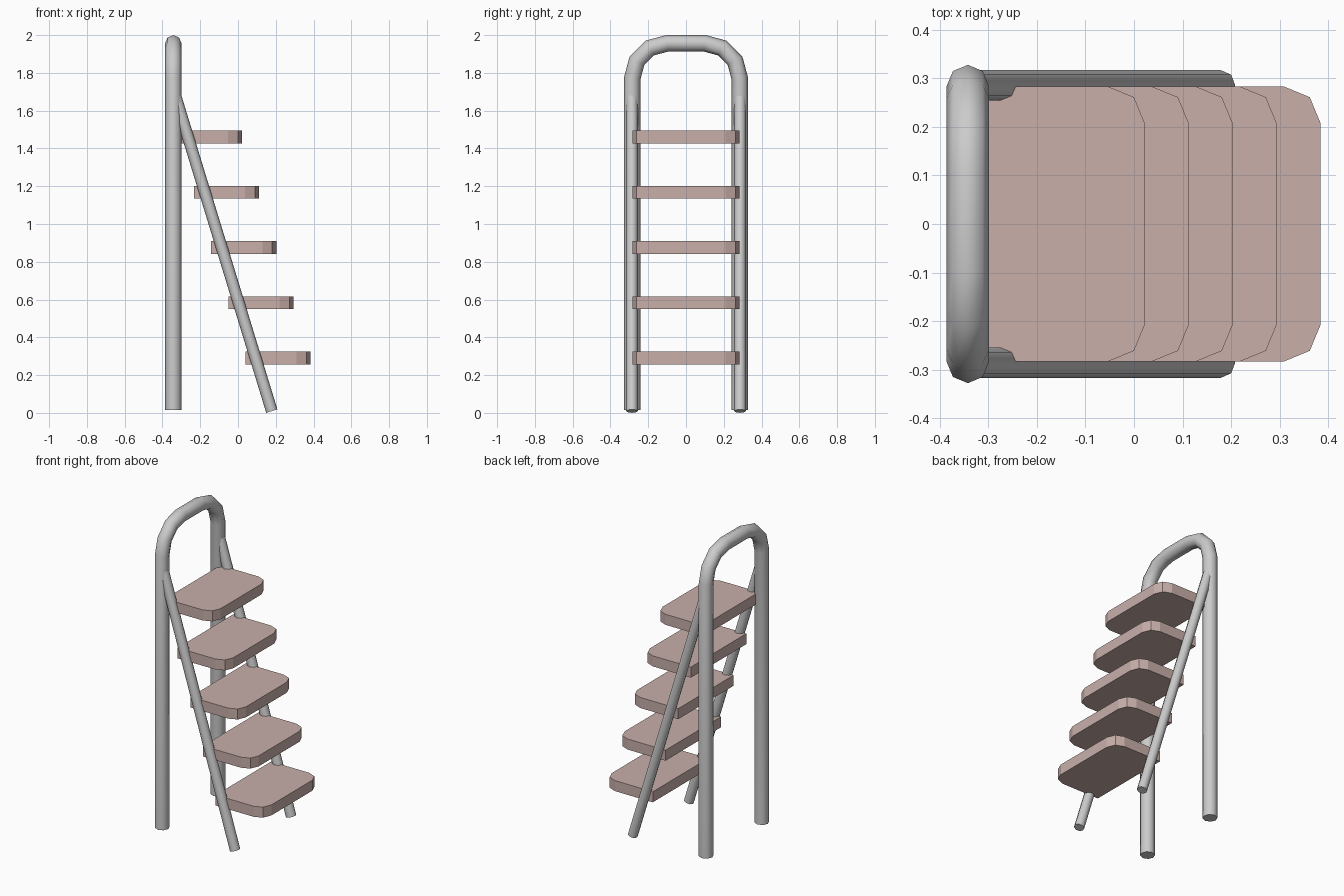
import bpy, bmesh, math
from mathutils import Vector

if "Cube" in bpy.data.objects:
    bpy.data.objects.remove(bpy.data.objects["Cube"])

SIDES = 8


def make_object(name, bm, mat=None, smooth=False):
    bmesh.ops.recalc_face_normals(bm, faces=bm.faces[:])
    mesh = bpy.data.meshes.new(name)
    bm.to_mesh(mesh)
    bm.free()
    ob = bpy.data.objects.new(name, mesh)
    bpy.context.collection.objects.link(ob)
    if mat:
        mesh.materials.append(mat)
    if smooth:
        bpy.ops.object.select_all(action='DESELECT')
        ob.select_set(True)
        bpy.context.view_layer.objects.active = ob
        bpy.ops.object.shade_smooth_by_angle(angle=math.radians(50))
    return ob


def tube(name, path, radius, normal):
    """Sweep an octagon along a planar path; normal is the plane's normal."""
    pts = [Vector(p) for p in path]
    n = Vector(normal)
    bm = bmesh.new()
    rings = []
    for i, p in enumerate(pts):
        a = (p - pts[max(i - 1, 0)]).normalized()
        b = (pts[min(i + 1, len(pts) - 1)] - p).normalized()
        t = (a + b).normalized()
        side = t.cross(n)
        miter = 1 / max(t.dot(a), t.dot(b))
        ring = []
        for k in range(SIDES):
            ang = 2 * math.pi * k / SIDES
            ring.append(bm.verts.new(p + radius * (math.cos(ang) * n + math.sin(ang) * miter * side)))
        rings.append(ring)
    for r0, r1 in zip(rings, rings[1:]):
        for k in range(SIDES):
            j = (k + 1) % SIDES
            bm.faces.new((r0[k], r0[j], r1[j], r1[k]))
    bm.faces.new(rings[0])
    bm.faces.new(rings[-1])
    return make_object(name, bm, smooth=True)


# Hoop-shaped back frame
POST_X, HALF, BEND = -0.3425, 0.2845, 0.185
CY, CZ = HALF - BEND, 1.9565 - BEND
arc = [(CY + BEND * math.cos(math.radians(a)), CZ + BEND * math.sin(math.radians(a)))
       for a in (0, 30, 60, 90)]
profile = [(HALF, 0.015)] + arc
path = [(POST_X, y, z) for y, z in profile] + [(POST_X, -y, z) for y, z in reversed(profile)]
tube("back_frame", path, 0.0435, (1, 0, 0))

# Slanted stringers
for label, s in (("left", -1), ("right", 1)):
    tube("stringer_" + label,
         [(0.179, s * 0.286, 0.0095), (POST_X, s * 0.286, 1.715)], 0.031, (0, 1, 0))

# Treads with rounded front corners
wood = bpy.data.materials.new("tread_colour")
wood.diffuse_color = (0.58, 0.43, 0.40, 1)
wood.use_nodes = True
wood.node_tree.nodes["Principled BSDF"].inputs["Base Color"].default_value = wood.diffuse_color
W, D, R, T = 0.283, 0.345, 0.074, 0.068
corner = [(D - R + R * math.cos(math.radians(a)), W - R + R * math.sin(math.radians(a)))
          for a in (0, 45, 90)]
half = corner + [(0, W)]
outline = half + [(x, -y) for x, y in reversed(half)]
for i in range(5):
    x0, z0 = 0.039 - 0.0906 * i, 0.2565 + 0.2925 * i
    bm = bmesh.new()
    face = bm.faces.new([bm.verts.new((x0 + x, y, z0)) for x, y in outline])
    top = bmesh.ops.extrude_face_region(bm, geom=[face], use_keep_orig=True)
    bmesh.ops.translate(bm, vec=(0, 0, T),
                        verts=[v for v in top["geom"] if isinstance(v, bmesh.types.BMVert)])
    make_object("tread_%d" % (i + 1), bm, wood)
